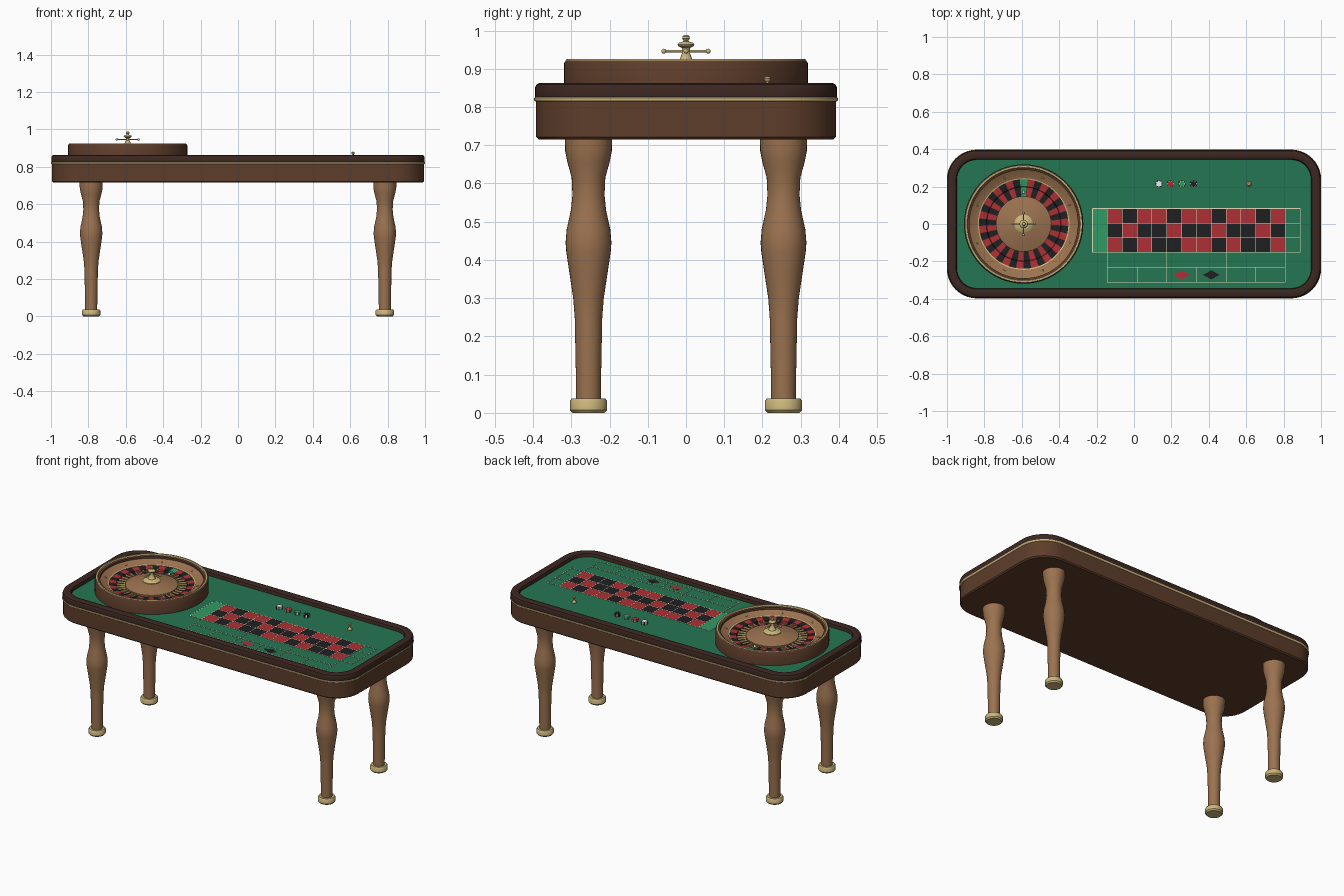
import bpy, bmesh
from math import sin, cos, pi, radians
from mathutils import Matrix

if "Cube" in bpy.data.objects:
    bpy.data.objects.remove(bpy.data.objects["Cube"])

FELT_Z = 0.84
WX = -0.59          # wheel centre


def mat(name, r, g, b):
    m = bpy.data.materials.new(name)
    m.diffuse_color = (r, g, b, 1)
    m.use_nodes = True
    m.node_tree.nodes["Principled BSDF"].inputs["Base Color"].default_value = m.diffuse_color
    return m


WOOD = mat("walnut", 0.11, 0.047, 0.024)
DARK = mat("dark_rail", 0.045, 0.02, 0.015)
OAK = mat("light_wood", 0.33, 0.17, 0.08)
BRASS = mat("brass", 0.6, 0.47, 0.2)
FELT = mat("felt", 0.018, 0.18, 0.085)
GREEN = mat("bright_green", 0.03, 0.33, 0.13)
RED = mat("red", 0.42, 0.03, 0.035)
BLACK = mat("black", 0.014, 0.014, 0.016)
CREAM = mat("cream", 0.75, 0.72, 0.5)
WHITE = mat("white", 0.85, 0.85, 0.9)


def finish(bm, name, m, smooth=True):
    bmesh.ops.remove_doubles(bm, verts=bm.verts, dist=1e-5)
    bmesh.ops.recalc_face_normals(bm, faces=bm.faces)
    me = bpy.data.meshes.new(name)
    bm.to_mesh(me)
    bm.free()
    ob = bpy.data.objects.new(name, me)
    bpy.context.collection.objects.link(ob)
    me.materials.append(m)
    if smooth:
        bpy.ops.object.select_all(action='DESELECT')
        ob.select_set(True)
        bpy.context.view_layer.objects.active = ob
        bpy.ops.object.shade_smooth_by_angle(angle=radians(35))
    return ob


def loft(name, loops, m, closed=False, caps=True):
    """Skin between equal-length point loops; closed joins last to first."""
    bm = bmesh.new()
    rows = [[bm.verts.new(p) for p in lp] for lp in loops]
    n = len(rows[0])
    pairs = list(zip(rows, rows[1:])) + ([(rows[-1], rows[0])] if closed else [])
    for a, b in pairs:
        for i in range(n):
            bm.faces.new((a[i], a[(i + 1) % n], b[(i + 1) % n], b[i]))
    if caps and not closed:
        bm.faces.new(rows[0])
        bm.faces.new(rows[-1])
    return finish(bm, name, m)


def lathe(name, prof, m, x=0, y=0, segs=32, closed=False):
    loops = [[(x + max(r, 1e-4) * cos(2 * pi * i / segs), y + max(r, 1e-4) * sin(2 * pi * i / segs), z)
              for i in range(segs)] for r, z in prof]
    return loft(name, loops, m, closed)


def round_rect(hx, hy, r, z, k=10):
    pts = []
    for q, (sx, sy) in enumerate([(1, 1), (-1, 1), (-1, -1), (1, -1)]):
        for i in range(k + 1):
            a = pi / 2 * (q + i / k)
            pts.append((sx * (hx - r) + r * cos(a), sy * (hy - r) + r * sin(a), z))
    return pts


def slab(name, prof, m, closed=False):
    """Rounded-rectangle part; profile is (inset, z)."""
    return loft(name, [round_rect(1 - d, 0.397 - d, 0.16 - d, z) for d, z in prof], m, closed)


def boxes(name, rects, m, z0, z1):
    bm = bmesh.new()
    for x0, x1, y0, y1 in rects:
        bmesh.ops.create_cube(bm, size=1, matrix=Matrix.Translation(((x0 + x1) / 2, (y0 + y1) / 2, (z0 + z1) / 2))
                              @ Matrix.Diagonal((x1 - x0, y1 - y0, z1 - z0, 1)))
    bmesh.ops.recalc_face_normals(bm, faces=bm.faces)
    me_bm = bm
    return finish(me_bm, name, m, False)


# Table body, felt, padded rail and brass trim
slab("table_body", [(0.012, 0.715), (0.005, 0.722), (0.005, 0.822), (0.03, 0.83)], WOOD)
slab("felt_top", [(0.045, 0.82), (0.045, FELT_Z)], FELT)
slab("rail", [(0.004, 0.815), (0.002, 0.822), (0.002, 0.85), (0.006, 0.859), (0.014, 0.863),
              (0.040, 0.863), (0.049, 0.859), (0.053, 0.85), (0.053, 0.815)], DARK, True)
slab("brass_trim", [(0.004, 0.814), (0, 0.817), (-0.001, 0.820), (0, 0.824), (0.004, 0.827)], BRASS, True)

# Turned legs with brass feet
LEG = [(0.032, 0.03), (0.033, 0.1), (0.036, 0.25), (0.040, 0.3), (0.049, 0.36), (0.058, 0.42), (0.060, 0.445),
       (0.057, 0.48), (0.046, 0.53), (0.042, 0.57), (0.044, 0.615), (0.055, 0.655), (0.061, 0.685), (0.062, 0.72)]
FOOT = [(0.042, 0), (0.049, 0.008), (0.049, 0.03), (0.044, 0.038), (0.03, 0.038)]
for sx, nx in ((-1, "left"), (1, "right")):
    for sy, ny in ((-1, "front"), (1, "back")):
        lathe(f"{ny}_{nx}_leg", LEG, OAK, sx * 0.785, sy * 0.255)
        lathe(f"{ny}_{nx}_foot", FOOT, BRASS, sx * 0.785, sy * 0.255)

# Wheel bowl
lathe("wheel_bowl", [(0.29, 0.835), (0.319, 0.835), (0.319, 0.914), (0.314, 0.922), (0.29, 0.915)],
      WOOD, WX, 0, 80, True)
lathe("wheel_rim", [(0.314, 0.920), (0.312, 0.925), (0.303, 0.925), (0.300, 0.918)], BRASS, WX, 0, 80, True)
lathe("ball_track", [(0.303, 0.921), (0.296, 0.908), (0.285, 0.899), (0.243, 0.884), (0.241, 0.86), (0.303, 0.86)],
      OAK, WX, 0, 80, True)
lathe("wheel_cone", [(0.148, 0.86), (0.148, 0.879), (0.14, 0.882), (0.08, 0.894), (0.04, 0.904), (0, 0.906)],
      OAK, WX, 0, 64)
lathe("track_ring", [(0.245, 0.878), (0.245, 0.887), (0.239, 0.885), (0.239, 0.878)], BRASS, WX, 0, 80, True)

# Number ring and pockets: 37 sectors, green at the back
STEP = 2 * pi / 37
RING = [(0.242, 0.883), (0.200, 0.878), (0.197, 0.868), (0.146, 0.868)]
for name, m, idx in (("green_pocket", GREEN, [0]), ("red_pockets", RED, range(1, 37, 2)),
                     ("black_pockets", BLACK, range(2, 37, 2))):
    bm = bmesh.new()
    for k in idx:
        for h in (-0.5, 0):
            a0, a1 = (pi / 2 - (k + h + d) * STEP for d in (0, 0.5))
            for (r0, z0), (r1, z1) in zip(RING, RING[1:]):
                f = bm.faces.new([bm.verts.new((WX + r * cos(a), r * sin(a), z)) for r, z, a in
                                  ((r0, z0, a1), (r0, z0, a0), (r1, z1, a0), (r1, z1, a1))])
    ob = finish(bm, name, m, False)
    if ob.data.polygons[0].normal.z < 0:
        ob.data.flip_normals()

# Brass frets between pockets, and deflectors on the track
bm = bmesh.new()
for k in range(37):
    bmesh.ops.create_cube(bm, size=1, matrix=Matrix.Translation((WX, 0, 0)) @ Matrix.Rotation(pi / 2 - (k + 0.5) * STEP, 4, 'Z')
                          @ Matrix.Translation((0.172, 0, 0.873)) @ Matrix.Diagonal((0.052, 0.0025, 0.012, 1)))
finish(bm, "frets", BRASS, False)
bm = bmesh.new()
for k in range(8):
    bmesh.ops.create_icosphere(bm, subdivisions=1, radius=1, matrix=Matrix.Translation((WX, 0, 0))
                               @ Matrix.Rotation((k + 0.5) * pi / 4, 4, 'Z') @ Matrix.Translation((0.266, 0, 0.893))
                               @ Matrix.Diagonal((0.004 if k % 2 else 0.01, 0.01 if k % 2 else 0.004, 0.004, 1)))
finish(bm, "deflectors", BRASS, False)

# Turret with cross handles
lathe("turret", [(0.05, 0.895), (0.05, 0.905), (0.044, 0.91), (0.022, 0.916), (0.016, 0.926), (0.010, 0.942), (0.010, 0.954),
                 (0.020, 0.959), (0.022, 0.963), (0.018, 0.968), (0.008, 0.971), (0.006, 0.974), (0.010, 0.979),
                 (0.009, 0.985), (0.005, 0.988), (0, 0.989)], BRASS, WX, 0)
bm = bmesh.new()
for k in range(4):
    turn = Matrix.Translation((WX, 0, 0.946)) @ Matrix.Rotation(k * pi / 2, 4, 'Z')
    bmesh.ops.create_cone(bm, cap_ends=True, segments=12, radius1=0.003, radius2=0.003, depth=0.056,
                          matrix=turn @ Matrix.Translation((0.028, 0, 0)) @ Matrix.Rotation(pi / 2, 4, 'Y'))
    bmesh.ops.create_uvsphere(bm, u_segments=12, v_segments=8, radius=0.0065,
                              matrix=turn @ Matrix.Translation((0.058, 0, 0)))
finish(bm, "turret_handles", BRASS)
bm = bmesh.new()
bmesh.ops.create_uvsphere(bm, u_segments=16, v_segments=10, radius=0.008, matrix=Matrix.Translation((WX, 0.17, 0.876)))
finish(bm, "ball", WHITE)

# Betting layout
X0, Y0, CW, RH = -0.142, -0.152, 0.0793, 0.0783
X1, Y1 = X0 + 12 * CW, Y0 + 3 * RH
YD, YB = Y0 - 0.08, Y0 - 0.16
REDS = {1, 3, 5, 7, 9, 12, 14, 16, 18, 19, 21, 23, 25, 27, 30, 32, 34, 36}
cell = {n: (X0 + (n - 1) // 3 * CW, X0 + ((n - 1) // 3 + 1) * CW, Y0 + (n - 1) % 3 * RH, Y0 + ((n - 1) % 3 + 1) * RH)
        for n in range(1, 37)}
boxes("red_cells", [c for n, c in cell.items() if n in REDS], RED, FELT_Z - 0.002, FELT_Z + 0.001)
boxes("black_cells", [c for n, c in cell.items() if n not in REDS], BLACK, FELT_Z - 0.002, FELT_Z + 0.001)
boxes("zero_cell", [(X0 - 0.08, X0, Y0, Y1)], GREEN, FELT_Z - 0.002, FELT_Z + 0.001)
W = 0.0015
lines = [(X0 - 0.08 if i in (0, 3) else X0, X1 + 0.08, Y0 + i * RH - W, Y0 + i * RH + W) for i in range(4)]
lines += [(X0, X1, y - W, y + W) for y in (YD, YB)]
lines += [(x - W, x + W, Y0, Y1) for x in [X0 - 0.08, X1 + 0.08] + [X0 + i * CW for i in range(13)]]
lines += [(X0 + i * 4 * CW - W, X0 + i * 4 * CW + W, YD, Y0) for i in range(4)]
lines += [(X0 + i * 2 * CW - W, X0 + i * 2 * CW + W, YB, YD) for i in range(7)]
boxes("layout_lines", lines, CREAM, FELT_Z - 0.002, FELT_Z + 0.0016)
for name, m, col in (("red_diamond", RED, 5), ("black_diamond", BLACK, 7)):
    cx, cy = X0 + col * CW, (YD + YB) / 2
    loft(name, [[(cx + dx, cy + dy, z) for dx, dy in ((0.045, 0), (0, 0.024), (-0.045, 0), (0, -0.024))]
                for z in (FELT_Z - 0.002, FELT_Z + 0.001)], m)

# Chips with edge inserts
for i, (name, m, trim) in enumerate((("white", WHITE, BLACK), ("red", RED, WHITE), ("green", GREEN, WHITE), ("black", BLACK, WHITE))):
    x, y = 0.133 + i * 0.0617, 0.215
    lathe(f"{name}_chips", [(0.018, FELT_Z)] + [(r, FELT_Z + 0.004 * (k + d)) for k in range(4)
          for r, d in ((0.0185, 0.15), (0.0185, 0.85), (0.0178, 1))], m, x, y, 24)
    bm = bmesh.new()
    for k in range(6):
        bmesh.ops.create_cube(bm, size=1, matrix=Matrix.Translation((x, y, FELT_Z + 0.0081)) @ Matrix.Rotation(k * pi / 3, 4, 'Z')
                              @ Matrix.Translation((0.0162, 0, 0)) @ Matrix.Diagonal((0.005, 0.006, 0.0165, 1)))
    finish(bm, f"{name}_chip_inserts", trim, False)

# Win marker
lathe("win_marker", [(0.014, FELT_Z), (0.014, FELT_Z + 0.004), (0.007, FELT_Z + 0.01), (0.004, FELT_Z + 0.02), (0.004, 0.865),
                     (0.008, 0.870), (0.0095, 0.874), (0.007, 0.879), (0, 0.881)], BRASS, 0.615, 0.213, 20)
